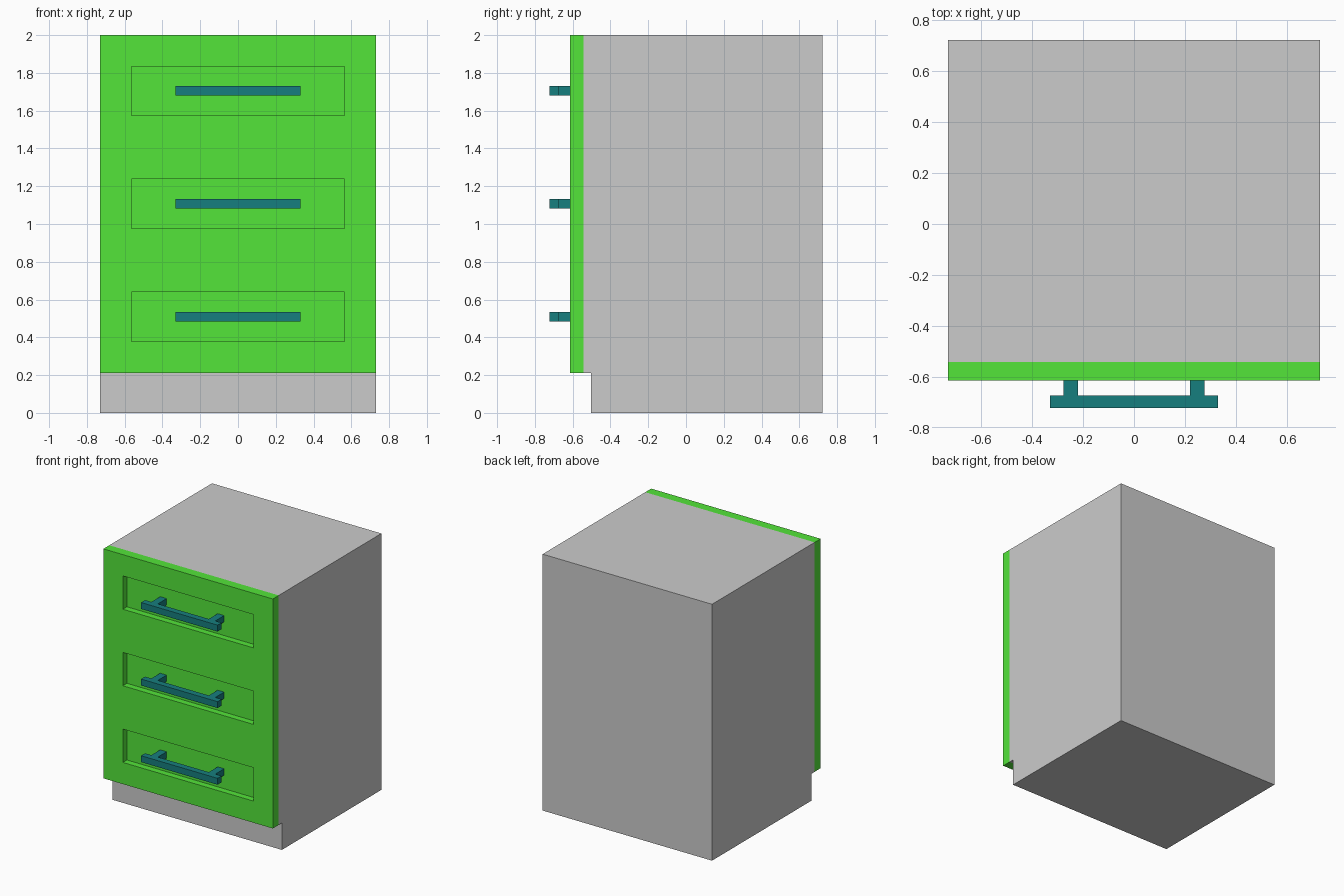
import bpy, bmesh
from mathutils import Matrix, Vector

if "Cube" in bpy.data.objects:
    bpy.data.objects.remove(bpy.data.objects["Cube"])

HALF_W = 0.731           # half width of the cabinet
FRONT, JOIN, BACK = -0.615, -0.542, 0.723
KICK_Y, KICK_Z, TOP = -0.503, 0.21, 2.0
DRAWER_Z = [0.51, 1.108, 1.705]


def material(name, color):
    mat = bpy.data.materials.new(name)
    mat.diffuse_color = color
    mat.use_nodes = True
    mat.node_tree.nodes["Principled BSDF"].inputs["Base Color"].default_value = mat.diffuse_color
    return mat


def finish(bm, name, mat=None):
    bmesh.ops.recalc_face_normals(bm, faces=bm.faces[:])
    mesh = bpy.data.meshes.new(name)
    bm.to_mesh(mesh)
    bm.free()
    if mat:
        mesh.materials.append(mat)
    obj = bpy.data.objects.new(name, mesh)
    bpy.context.collection.objects.link(obj)
    return obj


def add_box(bm, lo, hi):
    lo, hi = Vector(lo), Vector(hi)
    mtx = Matrix.Translation((lo + hi) / 2) @ Matrix.Diagonal((*(hi - lo), 1))
    bmesh.ops.create_cube(bm, size=1, matrix=mtx)


green = material("front_green", (0.087, 0.78, 0.042, 1))
teal = material("handle_teal", (0.008, 0.21, 0.21, 1))

# Cabinet body: side profile with a toe kick, extruded across the width
bm = bmesh.new()
profile = [(KICK_Y, 0), (BACK, 0), (BACK, TOP), (JOIN, TOP),
           (JOIN, KICK_Z), (KICK_Y, KICK_Z)]
side = bm.faces.new([bm.verts.new((-HALF_W, y, z)) for y, z in profile])
ext = bmesh.ops.extrude_face_region(bm, geom=[side], use_keep_orig=True)
bmesh.ops.translate(bm, vec=(2 * HALF_W, 0, 0),
                    verts=[v for v in ext["geom"] if isinstance(v, bmesh.types.BMVert)])
finish(bm, "cabinet_body")

# Drawer front: gridded face with three recessed panels
bm = bmesh.new()
xs = [-HALF_W, -0.563, 0.563, HALF_W]
zs = [KICK_Z] + [c + d for c in DRAWER_Z for d in (-0.131, 0.129)] + [TOP]
grid = [[bm.verts.new((x, FRONT, z)) for x in xs] for z in zs]
panels = []
for r in range(len(zs) - 1):
    for c in range(len(xs) - 1):
        face = bm.faces.new((grid[r][c], grid[r][c + 1],
                             grid[r + 1][c + 1], grid[r + 1][c]))
        if c == 1 and r % 2 == 1:
            panels.append(face)
rim = [e for e in bm.edges if e.is_boundary]
# edges and back of the drawer front
ext = bmesh.ops.extrude_edge_only(bm, edges=rim)["geom"]
bmesh.ops.translate(bm, vec=(0, JOIN - FRONT, 0),
                    verts=[v for v in ext if isinstance(v, bmesh.types.BMVert)])
bmesh.ops.contextual_create(bm, geom=[e for e in bm.edges if e.is_boundary])
# recesses
for face in bmesh.ops.extrude_discrete_faces(bm, faces=panels)["faces"]:
    bmesh.ops.translate(bm, vec=(0, 0.05, 0), verts=face.verts[:])
finish(bm, "drawer_front", green)

# Bar handles, each with two square posts reaching the recess floor
for i, z in enumerate(DRAWER_Z):
    bm = bmesh.new()
    add_box(bm, (-0.33, -0.723, z - 0.025), (0.33, -0.674, z + 0.025))
    for s in (-1, 1):
        add_box(bm, (s * 0.248 - 0.028, -0.674, z - 0.025),
                (s * 0.248 + 0.028, FRONT + 0.05, z + 0.025))
    finish(bm, f"drawer_handle_{i + 1}", teal)
